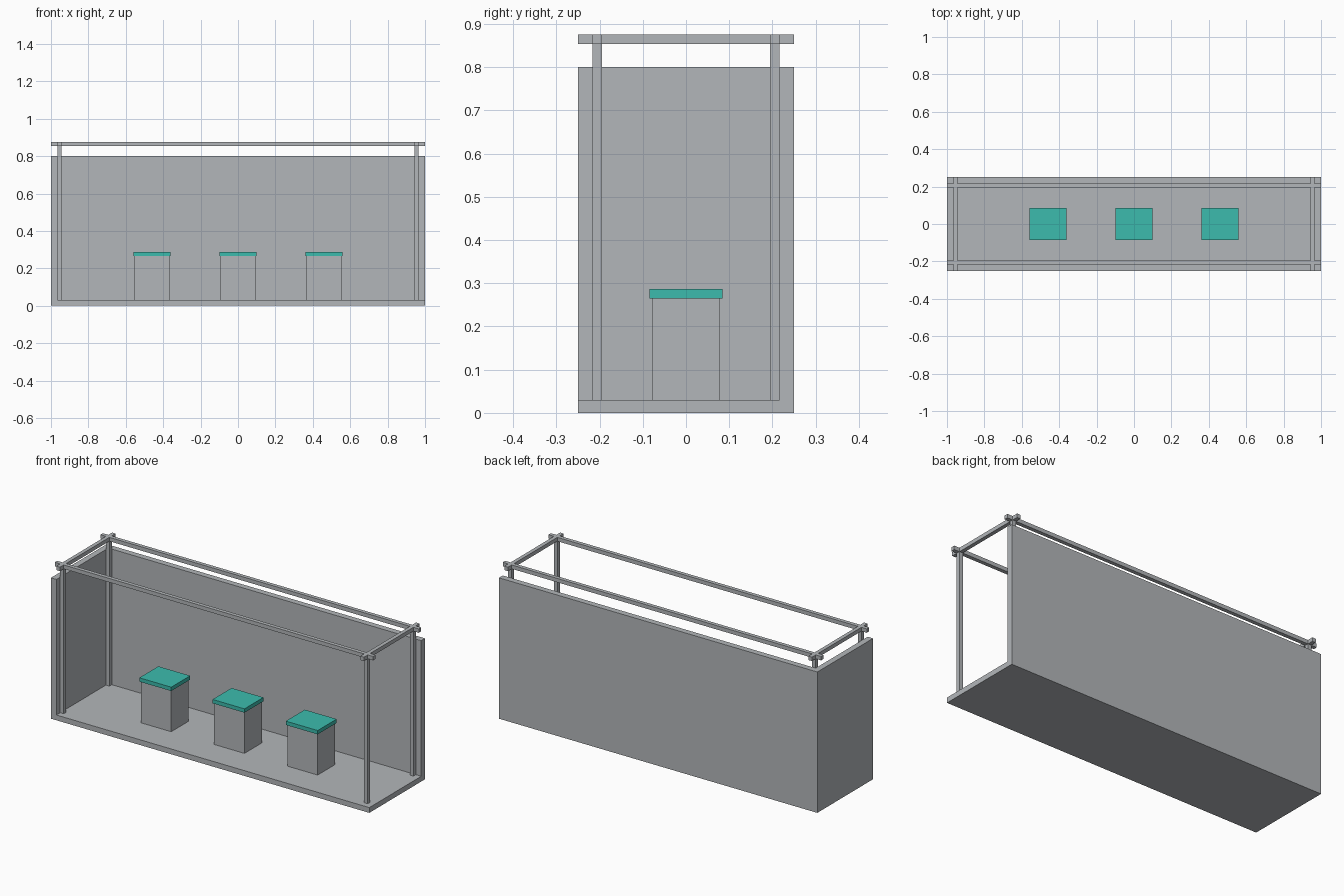
import bpy

cube = bpy.data.objects.get("Cube")
if cube:
    bpy.data.objects.remove(cube, do_unlink=True)


def make_material(name, rgb):
    mat = bpy.data.materials.new(name)
    mat.use_nodes = True
    colour = (*rgb, 1.0)
    mat.diffuse_color = colour
    mat.node_tree.nodes["Principled BSDF"].inputs["Base Color"].default_value = colour
    return mat


grey = make_material("light grey", (0.45, 0.47, 0.49))
teal = make_material("teal", (0.045, 0.5, 0.42))


def box(name, low, high, mat):
    """Box spanning two opposite corners."""
    centre = [(a + b) / 2 for a, b in zip(low, high)]
    bpy.ops.mesh.primitive_cube_add(size=1, location=centre)
    obj = bpy.context.object
    obj.name = name
    obj.scale = [b - a for a, b in zip(low, high)]
    bpy.ops.object.transform_apply(location=False, rotation=False, scale=True)
    obj.data.materials.append(mat)
    return obj


X, Y = 1.0, 0.25            # half length and half depth
WALL, FLOOR = 0.034, 0.03   # wall and floor thickness
WALL_TOP, BAR, TOP = 0.8, 0.022, 0.875
inner_x, inner_y = X - WALL, Y - WALL
rail_z = TOP - BAR

# Floor and the two walls, meeting without overlap
box("floor", (-inner_x, -Y, 0), (X, inner_y, FLOOR), grey)
box("back_wall", (-X, inner_y, 0), (X, Y, WALL_TOP), grey)
box("side_wall", (-X, -Y, 0), (-inner_x, inner_y, WALL_TOP), grey)


def span(side, outer):
    """Low and high edge of a bar just inside the outer limit on one side."""
    return sorted((side * outer, side * (outer - BAR)))


# Frame of corner posts and crossing top rails
for sx, x_name in ((-1, "right"), (1, "left")):
    x0, x1 = span(sx, inner_x)
    box(f"{x_name}_cross_rail", (x0, -Y, rail_z), (x1, Y, TOP), grey)
    for sy, y_name in ((-1, "front"), (1, "back")):
        y0, y1 = span(sy, inner_y)
        box(f"{y_name}_{x_name}_post", (x0, y0, FLOOR), (x1, y1, rail_z), grey)
for sy, y_name in ((-1, "front"), (1, "back")):
    y0, y1 = span(sy, inner_y)
    box(f"{y_name}_long_rail", (-X, y0, rail_z), (X, y1, TOP), grey)

# Three pedestals with overhanging tops
for x, label in ((-0.46, "right"), (0, "middle"), (0.46, "left")):
    box(f"{label}_pedestal", (x - 0.095, -0.078, FLOOR), (x + 0.095, 0.078, 0.265), grey)
    box(f"{label}_pedestal_top", (x - 0.1, -0.085, 0.265), (x + 0.1, 0.085, 0.287), teal)
